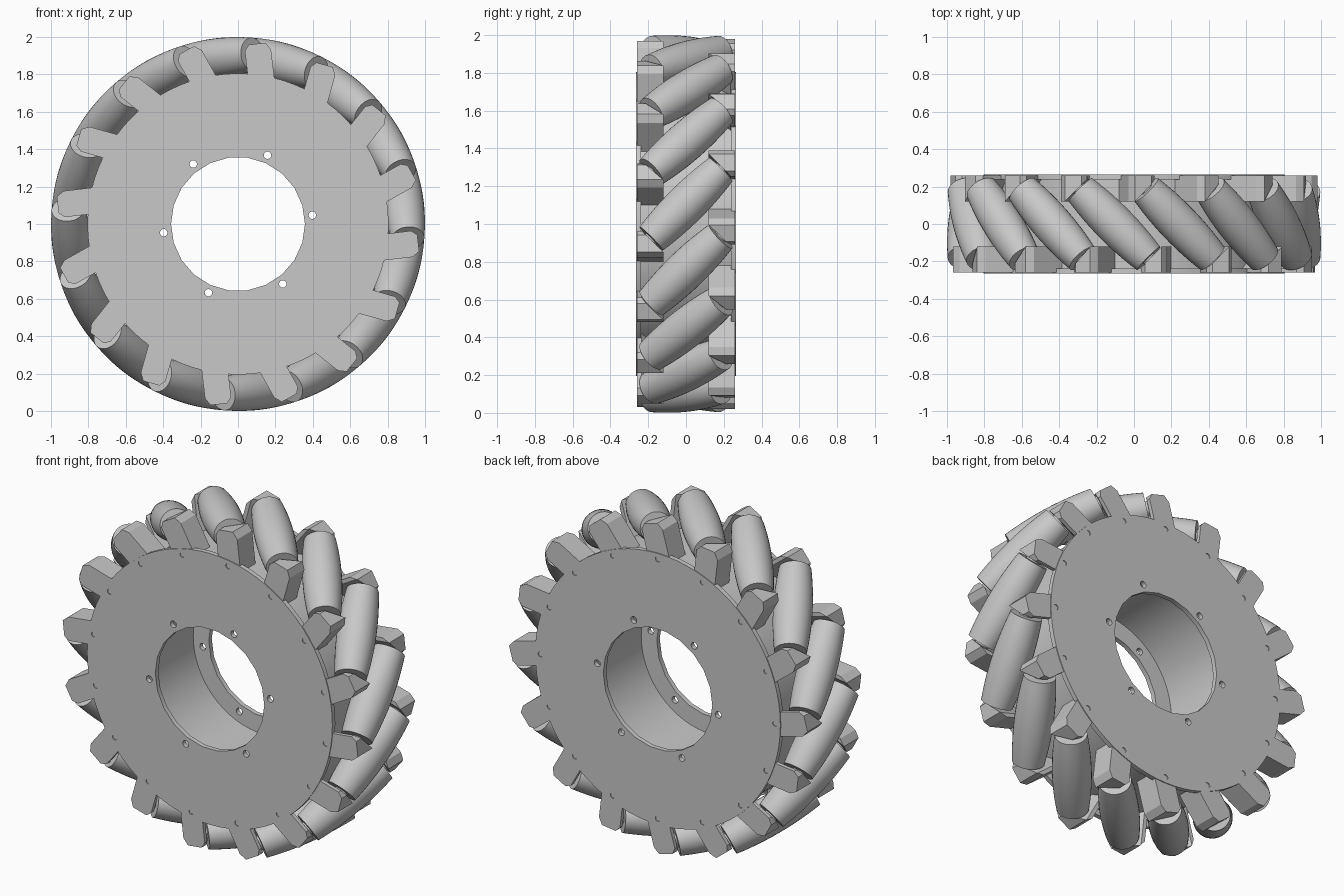
import bpy, bmesh, math
from mathutils import Matrix, Vector

cube = bpy.data.objects.get("Cube")
if cube:
    bpy.data.objects.remove(cube, do_unlink=True)

COUNT = 16
STEP = math.tau / COUNT
PHASE = math.radians(6.75)        # angle of the first roller
SCREW = math.radians(15.75)       # rim screws, offset from the roller centres
AXIS_R = 0.893                    # wheel axis to roller centre
HALF = 0.26                       # half roller length
CENTRE = Vector((0, 0, 1))

grey = bpy.data.materials.new("plain grey")
grey.use_nodes = True
grey.diffuse_color = (0.58, 0.58, 0.58, 1)
grey.node_tree.nodes["Principled BSDF"].inputs["Base Color"].default_value = grey.diffuse_color


def place(name, mesh, matrix, smooth=False):
    ob = bpy.data.objects.new(name, mesh)
    bpy.context.collection.objects.link(ob)
    ob.matrix_world = matrix
    if not mesh.materials:
        mesh.materials.append(grey)
    if smooth:
        bpy.ops.object.select_all(action='DESELECT')
        ob.select_set(True)
        bpy.context.view_layer.objects.active = ob
        bpy.ops.object.shade_smooth_by_angle(angle=math.radians(35))
    return ob


def lathe(name, profile, sides, closed=False):
    """Revolve (radius, height) points about local Z."""
    bm = bmesh.new()
    rings = []
    for r, h in profile:
        rings.append([bm.verts.new((r * math.cos(i * math.tau / sides),
                                    r * math.sin(i * math.tau / sides), h))
                      for i in range(sides)])
    pairs = list(zip(rings, rings[1:]))
    if closed:
        pairs.append((rings[-1], rings[0]))
    for a, b in pairs:
        for i in range(sides):
            j = (i + 1) % sides
            bm.faces.new((a[i], a[j], b[j], b[i]))
    if not closed:
        bm.faces.new(rings[0])
        bm.faces.new(rings[-1])
    bmesh.ops.recalc_face_normals(bm, faces=bm.faces)
    mesh = bpy.data.meshes.new(name)
    bm.to_mesh(mesh)
    bm.free()
    return mesh


def station(angle):
    """Local X radial, Y tangential, Z towards the front."""
    c, s = math.cos(angle), math.sin(angle)
    m = Matrix(((c, -s, 0), (0, 0, -1), (s, c, 0))).to_4x4()
    m.translation = CENTRE
    return m


# Hub drum with a wide inner cavity
drum = lathe("hub_drum", [(0.77, -0.24), (0.77, 0.24), (0.46, 0.24), (0.46, -0.24)], 64, True)
place("hub_drum", drum, station(0), True)


# Side plates: disc outline with bore, bolt holes and rim screw holes
def add_circle(curve, x, y, r, sides):
    sp = curve.splines.new('POLY')
    sp.points.add(sides - 1)
    for i, p in enumerate(sp.points):
        a = i * math.tau / sides
        p.co = (x + r * math.cos(a), y + r * math.sin(a), 0, 1)
    sp.use_cyclic_u = True


def side_plate(name, side):
    curve = bpy.data.curves.new(name, 'CURVE')
    curve.dimensions = '2D'
    curve.fill_mode = 'BOTH'
    curve.extrude = 0.014
    add_circle(curve, 0, 0, 0.805, 80)
    add_circle(curve, 0, 0, 0.358, 22)
    for k in range(6):
        a = PHASE + k * math.tau / 6
        add_circle(curve, 0.4 * math.cos(a), 0.4 * math.sin(a), 0.02, 14)
    for k in range(COUNT):
        a = PHASE - side * SCREW + k * STEP
        add_circle(curve, 0.77 * math.cos(a), 0.77 * math.sin(a), 0.016, 12)
    temp = bpy.data.objects.new(name, curve)
    bpy.context.collection.objects.link(temp)
    bpy.context.view_layer.update()
    mesh = bpy.data.meshes.new_from_object(temp.evaluated_get(bpy.context.evaluated_depsgraph_get()))
    bpy.data.objects.remove(temp, do_unlink=True)
    mesh.materials.clear()
    place(name, mesh, station(0) @ Matrix.Translation((0, 0, side * 0.251)), True)


side_plate("front_plate", 1)
side_plate("back_plate", -1)

# Barrel roller whose outline keeps the rolling surface round
profile = []
for i in range(13):
    s = -HALF + 2 * HALF * i / 12
    profile.append((1 - math.hypot(AXIS_R, s * math.sqrt(0.5)), s))
roller = lathe("roller", profile, 32)
axle = lathe("axle", [(0.04, -0.29), (0.04, 0.29)], 16)


# Roller bracket: chamfered block cut square to the roller axis
def bracket_mesh():
    bm = bmesh.new()
    outline = [(0.66, -0.285), (0.905, -0.285), (0.945, -0.26),
               (0.945, -0.17), (0.915, -0.145), (0.66, -0.145)]
    face = bm.faces.new([bm.verts.new((r, t, 0.12)) for r, t in outline])
    ext = bmesh.ops.extrude_face_region(bm, geom=[face])
    bmesh.ops.translate(bm, vec=(0, 0, 0.14),
                        verts=[g for g in ext["geom"] if isinstance(g, bmesh.types.BMVert)])
    normal = Vector((0, -1, 1)).normalized()
    cut = bmesh.ops.bisect_plane(bm, geom=bm.verts[:] + bm.edges[:] + bm.faces[:],
                                 plane_co=normal * (HALF + 0.01), plane_no=normal,
                                 clear_inner=True)
    bmesh.ops.holes_fill(bm, edges=[g for g in cut["geom_cut"] if isinstance(g, bmesh.types.BMEdge)])
    bmesh.ops.recalc_face_normals(bm, faces=bm.faces)
    mesh = bpy.data.meshes.new("bracket")
    bm.to_mesh(mesh)
    bm.free()
    return mesh


bracket = bracket_mesh()
tilt = Matrix.Translation((AXIS_R, 0, 0)) @ Matrix.Rotation(math.radians(45), 4, 'X')
flip = Matrix.Rotation(math.pi, 4, 'X')

for k in range(COUNT):
    m = station(PHASE + k * STEP)
    place(f"roller_{k + 1}", roller, m @ tilt, k == 0)
    place(f"axle_{k + 1}", axle, m @ tilt, k == 0)
    place(f"front_bracket_{k + 1}", bracket, m)
    place(f"back_bracket_{k + 1}", bracket, m @ flip)
